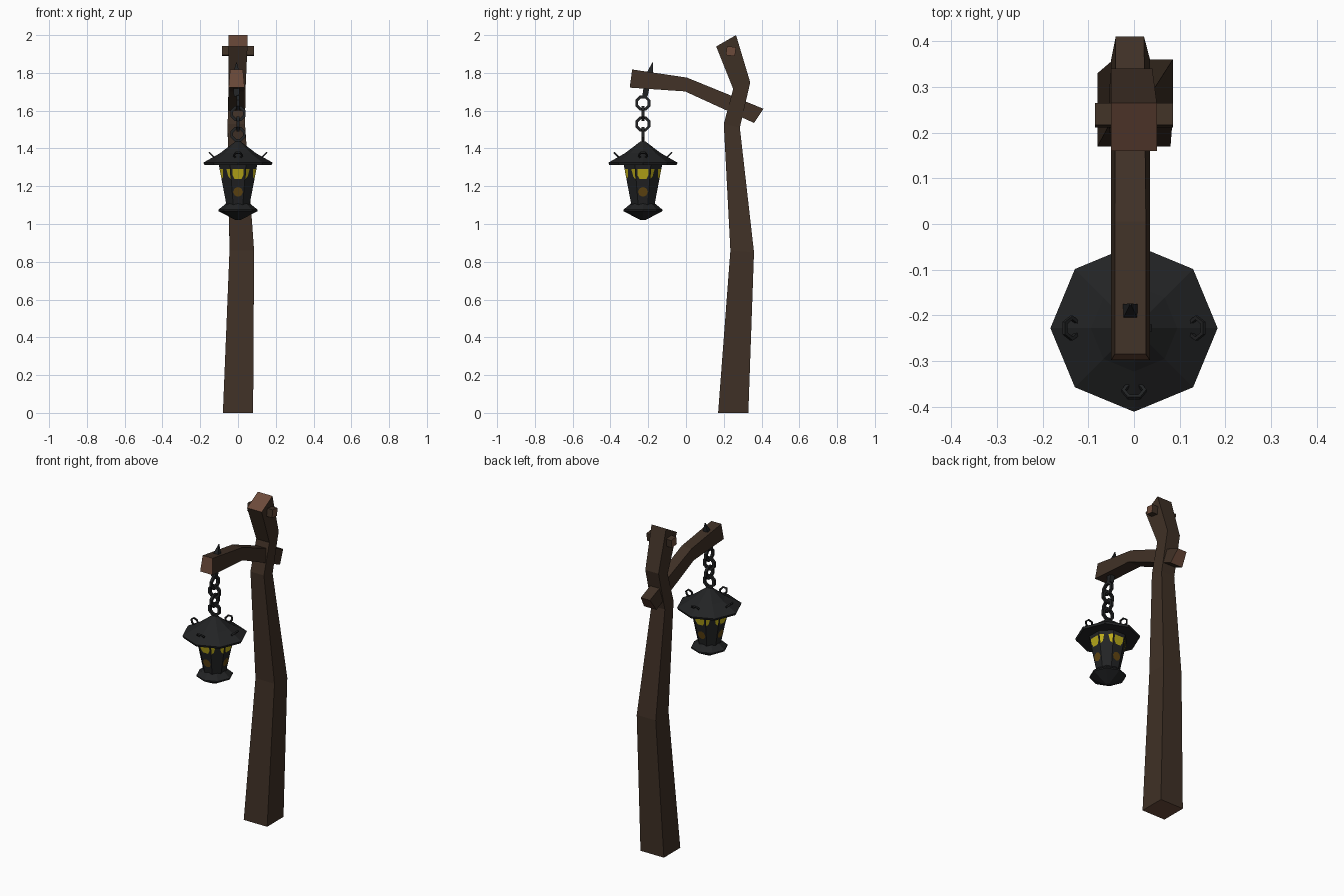
import bpy, bmesh, math
from mathutils import Vector, Matrix

if "Cube" in bpy.data.objects:
    bpy.data.objects.remove(bpy.data.objects["Cube"])


def mat(name, r, g, b):
    m = bpy.data.materials.new(name)
    m.diffuse_color = (r, g, b, 1)
    m.use_nodes = True
    m.node_tree.nodes["Principled BSDF"].inputs["Base Color"].default_value = m.diffuse_color
    return m


WOOD = mat("dark wood", .05, .03, .019)
CUT = mat("cut wood", .15, .07, .043)
IRON = mat("black iron", .016, .017, .018)
GLOW = mat("yellow glass", .50, .41, .01)
AMBER = mat("amber glass", .12, .062, .006)
C = Vector((0, -.228, 0))  # lantern axis


def finish(name, bm, *mats, normals=True):
    if normals:
        bmesh.ops.recalc_face_normals(bm, faces=bm.faces)
    me = bpy.data.meshes.new(name)
    bm.to_mesh(me)
    bm.free()
    for m in mats:
        me.materials.append(m)
    ob = bpy.data.objects.new(name, me)
    bpy.context.collection.objects.link(ob)
    return ob


def loft(name, rings, mats, cap_index=0):
    """Skin rings of points, with closed ends."""
    bm = bmesh.new()
    vs = [[bm.verts.new(p) for p in r] for r in rings]
    n = len(vs[0])
    for a, b in zip(vs, vs[1:]):
        for i in range(n):
            j = (i + 1) % n
            bm.faces.new((a[i], a[j], b[j], b[i]))
    for r in (vs[0], vs[-1]):
        bm.faces.new(r).material_index = cap_index
    return finish(name, bm, *mats)


def timber(name, sections):
    # each section: (y, z, x0, x1) of one edge and of the opposite edge
    rings = []
    for (ya, za, a0, a1), (yb, zb, b0, b1) in sections:
        rings.append([(a0, ya, za), (a1, ya, za), (b1, yb, zb), (b0, yb, zb)])
    loft(name, rings, (WOOD, CUT), 1)


def octagon(name, profile, turn=0):
    rings = []
    for r, z in profile:
        rings.append([C + Vector((r * math.cos(turn + k * math.pi / 4),
                                  r * math.sin(turn + k * math.pi / 4), z)) for k in range(8)])
    loft(name, rings, (IRON,))


def ring(name, R, r, matrix, nmaj=8, nmin=4):
    # torus lying in the local xy plane
    bm = bmesh.new()
    vs = []
    for i in range(nmaj):
        a = 2 * math.pi * (i + .5) / nmaj
        vs.append([bm.verts.new(matrix @ Vector((
            (R + r * math.cos(t)) * math.cos(a), (R + r * math.cos(t)) * math.sin(a), r * math.sin(t))))
            for t in [2 * math.pi * (j + .5) / nmin for j in range(nmin)]])
    for i in range(nmaj):
        for j in range(nmin):
            a, b, k = vs[i], vs[(i + 1) % nmaj], (j + 1) % nmin
            bm.faces.new((a[j], b[j], b[k], a[k]))
    finish(name, bm, IRON)


# Crooked post (front edge, back edge)
timber("post", [
    ((.17, 0, -.08, .08), (.33, 0, -.08, .08)),
    ((.235, .86, -.045, .085), (.36, .85, -.045, .085)),
    ((.20, 1.53, -.055, .037), (.285, 1.51, -.055, .037)),
    ((.25, 1.715, -.05, .04), (.34, 1.75, -.05, .04)),
    ((.16, 1.94, -.05, .05), (.265, 2.0, -.05, .05))])

# Bent arm (top edge, bottom edge)
timber("arm", [
    ((-.285, 1.818, -.042, .026), (-.298, 1.722, -.05, .035)),
    ((.005, 1.775, -.042, .026), (-.005, 1.702, -.05, .035)),
    ((.41, 1.61, -.04, .022), (.36, 1.535, -.05, .035))])

# Peg through the post top
peg = []
for x in (-.085, .085):
    peg.append([(x, .238 + .034 * math.cos(a), 1.915 + .034 * math.sin(a))
                for a in [math.radians(38 + 90 * k) for k in range(4)]])
loft("peg", peg, (WOOD, CUT), 1)

# Iron spike through the arm
spike = []
for y, z, h in ((-.218, 1.675, .014), (-.195, 1.79, .019), (-.176, 1.855, .002)):
    spike.append([(-.008 + sx * h, y + sy * h, z) for sx, sy in ((-1, -1), (1, -1), (1, 1), (-1, 1))])
loft("spike", spike, (IRON,))

# Chain of alternating links
for k in range(4):
    turn = Matrix.Rotation(math.pi / 2, 4, 'Y' if k % 2 == 0 else 'X')
    ring("chain_link", .035, .011, Matrix.Translation(C + Vector((0, 0, 1.64 - .055 * k))) @ turn)

# Lantern roof, body and base
octagon("lantern_roof", [(.09, 1.312), (.178, 1.312), (.183, 1.325), (.095, 1.375), (.012, 1.438)])
K = 1 / math.cos(math.pi / 8)
TOP, BOT = (.102, 1.315), (.061, 1.10)
octagon("lantern_body", [(BOT[0] * K, BOT[1]), (TOP[0] * K, TOP[1])], math.pi / 8)
octagon("lantern_base", [(.012, 1.02), (.103, 1.068), (.103, 1.076), (.064, 1.108)])

# Small rings on the roof, leaning outward
for k in range(4):
    m = (Matrix.Rotation(k * math.pi / 2, 4, 'Z') @ Matrix.Translation((.137, 0, 1.363))
         @ Matrix.Rotation(-math.pi / 4, 4, 'Y'))
    ring("roof_ring", .023, .006, Matrix.Translation(C) @ m, 6)


def pane(name, angle, points, material):
    # flat plate on a body face; points are (sideways, height)
    bm = bmesh.new()
    n = Vector((math.cos(angle), math.sin(angle), 0))
    s = Vector((-n.y, n.x, 0))
    vs = []
    for u, z in points:
        f = (z - BOT[1]) / (TOP[1] - BOT[1])
        d = BOT[0] + f * (TOP[0] - BOT[0]) + .002
        vs.append(bm.verts.new(C + n * d + s * u + Vector((0, 0, z))))
    bm.faces.new(vs)
    finish(name, bm, material, normals=False)


# Glowing windows
upper = [(-.03, 1.29), (-.03, 1.26), (-.018, 1.238), (.018, 1.238), (.03, 1.26), (.03, 1.29)]
lower = [(.026 * math.cos(k * math.pi / 4), 1.17 + .026 * math.sin(k * math.pi / 4)) for k in range(8)]
for k in range(4):
    a = k * math.pi / 2
    pane("upper_window", a, upper, GLOW)
    pane("lower_window", a, lower, AMBER)
    for s in (-1, 1):
        side = [(s * .012, 1.29), (s * .02, 1.25), (s * .033, 1.238), (s * .038, 1.29)]
        pane("side_window", a + math.pi / 4, side if s > 0 else side[::-1], GLOW)
